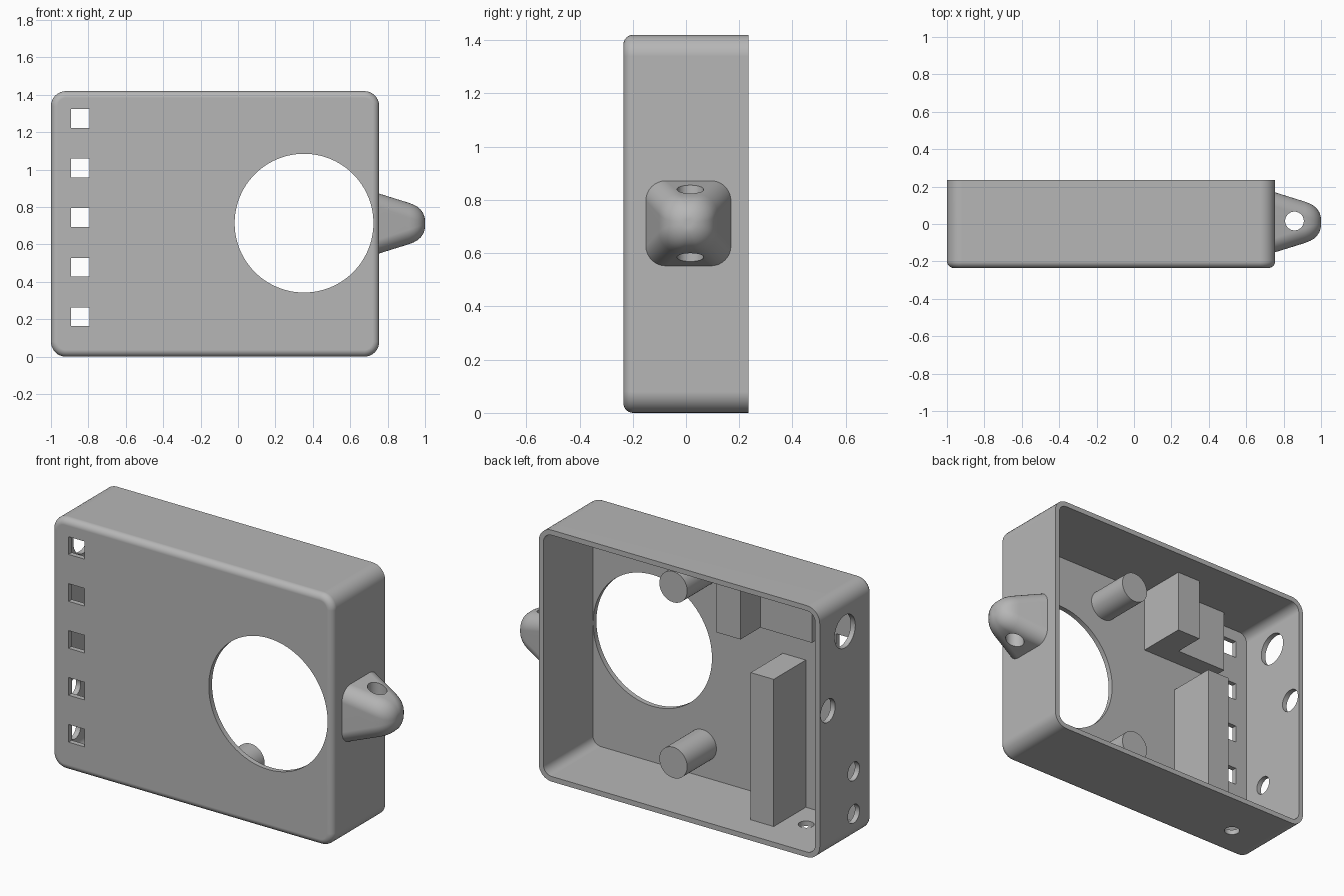
import bpy, bmesh
from math import sin, cos, pi, radians
from mathutils import Matrix

cube = bpy.data.objects.get("Cube")
if cube:
    bpy.data.objects.remove(cube, do_unlink=True)

gray = bpy.data.materials.new("plain gray")
gray.use_nodes = True
COLOR = (0.47, 0.47, 0.47, 1)
gray.diffuse_color = COLOR
gray.node_tree.nodes["Principled BSDF"].inputs["Base Color"].default_value = COLOR

# Overall sizes
LEFT, RIGHT = 0.755, -1.0
FRONT, BACK = -0.235, 0.235
HEIGHT, WALL = 1.42, 0.029
FLOOR = FRONT + WALL
CX, CZ = (LEFT + RIGHT) / 2, HEIGHT / 2
HALF_W, HALF_H = (LEFT - RIGHT) / 2, HEIGHT / 2


def make_object(name, bm):
    bmesh.ops.recalc_face_normals(bm, faces=bm.faces)
    mesh = bpy.data.meshes.new(name)
    bm.to_mesh(mesh)
    bm.free()
    mesh.materials.append(gray)
    obj = bpy.data.objects.new(name, mesh)
    bpy.context.collection.objects.link(obj)
    return obj


def rounded_rect(half_a, half_b, radius, steps=8):
    points = []
    for quarter, (sa, sb) in enumerate([(1, 1), (-1, 1), (-1, -1), (1, -1)]):
        for i in range(steps + 1):
            t = (quarter + i / steps) * pi / 2
            points.append((sa * (half_a - radius) + radius * cos(t),
                           sb * (half_b - radius) + radius * sin(t)))
    return points


def loft(name, rings):
    """Skin a list of equal-length point rings and cap both ends."""
    bm = bmesh.new()
    loops = [[bm.verts.new(p) for p in ring] for ring in rings]
    for low, high in zip(loops, loops[1:]):
        for i in range(len(low)):
            j = (i + 1) % len(low)
            bm.faces.new((low[i], low[j], high[j], high[i]))
    bm.faces.new(loops[0])
    bm.faces.new(loops[-1])
    return make_object(name, bm)


def block(name, x, y, z):
    bm = bmesh.new()
    bmesh.ops.create_cube(bm, size=1)
    for v in bm.verts:
        v.co = [r[0] if c < 0 else r[1] for c, r in zip(v.co, (x, y, z))]
    return make_object(name, bm)


def cylinder(name, center, radius, depth, axis, segments=48):
    turn = {"X": Matrix.Rotation(pi / 2, 4, "Y"),
            "Y": Matrix.Rotation(pi / 2, 4, "X"), "Z": Matrix.Identity(4)}[axis]
    bm = bmesh.new()
    bmesh.ops.create_cone(bm, cap_ends=True, segments=segments, radius1=radius,
                          radius2=radius, depth=depth,
                          matrix=Matrix.Translation(center) @ turn)
    return make_object(name, bm)


def activate(obj):
    bpy.ops.object.select_all(action="DESELECT")
    obj.select_set(True)
    bpy.context.view_layer.objects.active = obj


def cut(target, cutter):
    cutter.hide_render = True
    mod = target.modifiers.new("cut", "BOOLEAN")
    mod.operation, mod.solver, mod.object = "DIFFERENCE", "EXACT", cutter
    activate(target)
    bpy.ops.object.modifier_apply(modifier=mod.name)
    bpy.data.objects.remove(cutter, do_unlink=True)


def smooth(obj):
    activate(obj)
    bpy.ops.object.shade_smooth_by_angle(angle=radians(30))
    mod = obj.modifiers.new("even shading", "WEIGHTED_NORMAL")
    mod.keep_sharp = True


# Open-backed case: inner floor, inner rim, outer rim, rounded front edge
def case_ring(y, inset, radius):
    return [(CX + a, y, CZ + b)
            for a, b in rounded_rect(HALF_W - inset, HALF_H - inset, radius)]


CORNER, FILLET = 0.08, 0.036
rings = [case_ring(FLOOR, WALL, CORNER - WALL), case_ring(BACK, WALL, CORNER - WALL),
         case_ring(BACK, 0, CORNER)]
for i in range(7):
    t = i / 6 * pi / 2
    inset = FILLET * (1 - cos(t))
    rings.append(case_ring(FRONT + FILLET * (1 - sin(t)), inset, CORNER - inset))
case = loft("case", rings)

# Large round opening and the column of square windows
cut(case, cylinder("opening_cutter", (0.353, FRONT, CZ + 0.004), 0.371, 0.2, "Y", 96))
for i in range(5):
    z = 0.214 + i * 0.265
    cut(case, block("window_cutter", (-0.894, -0.794), (-0.3, -0.15), (z - 0.05, z + 0.05)))

# Round ports in the right wall and the bottom wall
for y, z, radius in [(0.01, 1.21, 0.092), (0.162, 0.82, 0.065),
                     (-0.068, 0.39, 0.052), (-0.068, 0.15, 0.052)]:
    cut(case, cylinder("port_cutter", (RIGHT, y, z), radius, 0.15, "X"))
cut(case, cylinder("bottom_port_cutter", (-0.725, -0.037, 0), 0.041, 0.15, "Z"))
smooth(case)

# Tapered hanging lug with a vertical hole
profile = [(LEFT - 0.01, 0.163, 0.075), (0.915, 0.110, 0.078), (0.94, 0.100, 0.076),
           (0.96, 0.089, 0.072), (0.978, 0.073, 0.062), (0.991, 0.053, 0.046),
           (0.998, 0.033, 0.029), (1.0, 0.015, 0.014)]
lug = loft("hanging_lug", [[(x, 0.009 + a, 0.712 + b) for a, b in rounded_rect(h, h, r)]
                           for x, h, r in profile])
cut(lug, cylinder("lug_hole_cutter", (0.858, 0.016, 0.71), 0.05, 0.6, "Z"))
smooth(lug)

# Two round posts on the inner floor
POST_END = 0.055
for name, z in [("lower_post", 0.208), ("upper_post", 1.2)]:
    depth = POST_END - FLOOR + 0.01
    post = cylinder(name, (0.041, POST_END - depth / 2, z), 0.087, depth, "Y")
    smooth(post)

# Inner mounting blocks
START = FLOOR - 0.005
TOP = HEIGHT - WALL + 0.005
block("lower_block", (-0.604, -0.46), (START, 0.08), (WALL - 0.005, 0.86))
block("upper_block", (-0.397, -0.247), (START, 0.08), (1.03, TOP))
block("upper_step_block", (-0.72, -0.39), (START, -0.096), (1.03, TOP))
